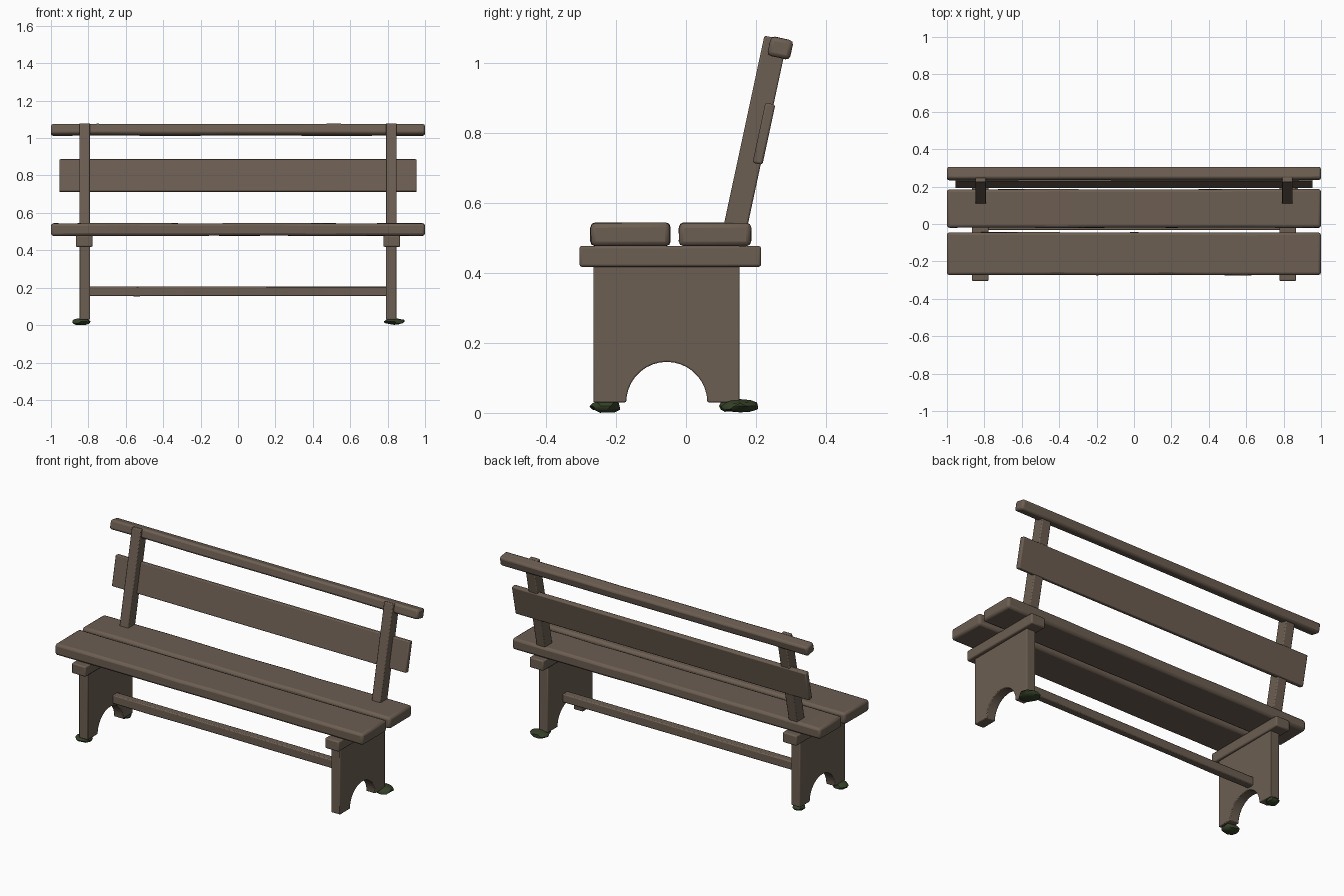
import bpy, bmesh, math, random
from mathutils import Matrix, Vector

random.seed(4)
if "Cube" in bpy.data.objects:
    bpy.data.objects.remove(bpy.data.objects["Cube"], do_unlink=True)


def material(name, rgb):
    mat = bpy.data.materials.new(name)
    mat.use_nodes = True
    mat.diffuse_color = (*rgb, 1)
    mat.node_tree.nodes["Principled BSDF"].inputs["Base Color"].default_value = (*rgb, 1)
    return mat


WOOD = material("weathered brown wood", (0.150, 0.112, 0.084))
MOSS = material("dark green moss", (0.036, 0.054, 0.022))


def finish(name, bm, mat, bevel=0.0):
    bmesh.ops.recalc_face_normals(bm, faces=bm.faces)
    mesh = bpy.data.meshes.new(name)
    bm.to_mesh(mesh)
    bm.free()
    mesh.materials.append(mat)
    obj = bpy.data.objects.new(name, mesh)
    bpy.context.collection.objects.link(obj)
    if bevel:
        mod = obj.modifiers.new("worn edges", "BEVEL")
        mod.width = bevel
        mod.segments = 2
        mod.limit_method = "ANGLE"
        mod.angle_limit = math.radians(40)
    bpy.ops.object.select_all(action="DESELECT")
    obj.select_set(True)
    bpy.context.view_layer.objects.active = obj
    bpy.ops.object.shade_smooth_by_angle(angle=math.radians(35))
    return obj


def beam(name, size, center, bevel, tilt=0.0, cuts=0, wear=0.0):
    """Box beam, optionally cut along x and jittered to look hand hewn."""
    bm = bmesh.new()
    bmesh.ops.create_cube(bm, size=1)
    bmesh.ops.scale(bm, vec=size, verts=bm.verts)
    if cuts:
        long_edges = [e for e in bm.edges
                      if abs(e.verts[0].co.x - e.verts[1].co.x) > size[0] / 2]
        bmesh.ops.subdivide_edges(bm, edges=long_edges, cuts=cuts, use_grid_fill=True)
        for v in bm.verts:
            v.co += Vector((0, random.uniform(-wear, wear), random.uniform(-wear, wear)))
    bmesh.ops.transform(bm, verts=bm.verts,
                        matrix=Matrix.Translation(center) @ Matrix.Rotation(tilt, 4, "X"))
    return finish(name, bm, WOOD, bevel)


def leg_panel(name, x):
    """Upright board with a half-round opening between two feet."""
    front, back, foot, top = -0.265, 0.153, 0.03, 0.43
    mid, radius, steps = -0.055, 0.116, 18
    outline = [(back, foot), (back, top), (front, top), (front, foot)]
    for i in range(steps + 1):
        a = math.pi * (1 - i / steps)
        outline.append((mid + radius * math.cos(a), foot + radius * math.sin(a)))
    bm = bmesh.new()
    face = bm.faces.new([bm.verts.new((x - 0.029, y, z)) for y, z in outline])
    ext = bmesh.ops.extrude_face_region(bm, geom=[face])
    moved = [g for g in ext["geom"] if isinstance(g, bmesh.types.BMVert)]
    bmesh.ops.translate(bm, vec=(0.058, 0, 0), verts=moved)
    return finish(name, bm, WOOD, 0.004)


def moss_clump(name, center, size):
    bm = bmesh.new()
    bmesh.ops.create_icosphere(bm, subdivisions=2, radius=0.5)
    for v in bm.verts:
        v.co *= random.uniform(0.85, 1.1)
    bmesh.ops.scale(bm, vec=size, verts=bm.verts)
    bmesh.ops.translate(bm, vec=center, verts=bm.verts)
    for v in bm.verts:
        v.co.z = max(v.co.z, 0)
    return finish(name, bm, MOSS)


# Seat planks
beam("front_seat_plank", (2.0, 0.228, 0.066), (0, -0.159, 0.511), 0.014, cuts=9, wear=0.0015)
beam("back_seat_plank", (2.0, 0.206, 0.066), (0, 0.083, 0.511), 0.014, cuts=9, wear=0.0015)

# Backrest: everything leans back along one line
LEAN = math.radians(12.1)


def on_lean(x, height, offset=0.0):
    """Point on the backrest centre line at a height, shifted to the rear."""
    y = 0.144 + (height - 0.545) * math.tan(LEAN)
    return Vector((x, y + offset * math.cos(LEAN), height - offset * math.sin(LEAN)))


beam("top_rail", (2.0, 0.066, 0.056), on_lean(0, 1.048, 0.018), 0.012, -LEAN, 7, 0.001)
beam("back_slat", (1.91, 0.029, 0.176), on_lean(0, 0.804, 0.024), 0.006, -LEAN)

# Supports on both ends
for side, x in (("left", 0.819), ("right", -0.819)):
    leg_panel(side + "_leg_panel", x)
    beam(side + "_cross_beam", (0.09, 0.52, 0.06), (x * 1.004, -0.045, 0.448), 0.007)
    beam(side + "_back_post", (0.058, 0.067, 0.59), on_lean(x, 0.784), 0.005, -LEAN)

# Stretcher between the legs
beam("stretcher", (1.62, 0.045, 0.05), (0, -0.01, 0.18), 0.006, cuts=5, wear=0.001)

# Moss under the feet
moss_clump("left_back_moss", (0.835, 0.155, 0.019), (0.11, 0.11, 0.038))
moss_clump("right_front_moss", (-0.84, -0.23, 0.019), (0.10, 0.09, 0.04))
moss_clump("right_back_moss", (-0.825, 0.13, 0.02), (0.07, 0.07, 0.036))
